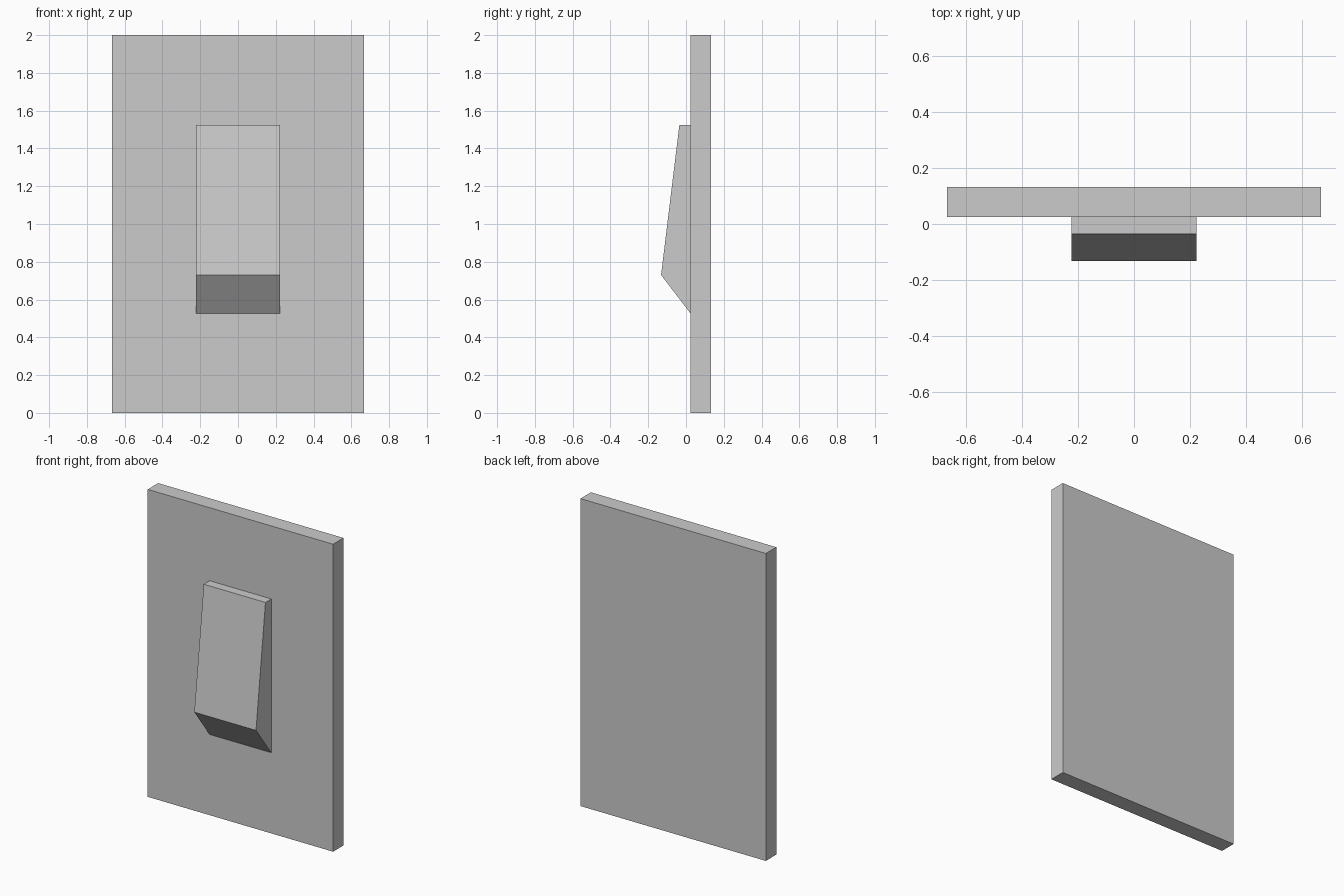
import bpy
import bmesh

cube = bpy.data.objects.get("Cube")
if cube:
    bpy.data.objects.remove(cube, do_unlink=True)

# Single grey finish
GREY = (0.6, 0.6, 0.6, 1.0)
grey = bpy.data.materials.new("light_grey")
grey.use_nodes = True
grey.diffuse_color = GREY
grey.node_tree.nodes["Principled BSDF"].inputs["Base Color"].default_value = GREY


def extrude_profile(name, profile, half_width):
    """Extrude a closed (y, z) side profile symmetrically along x."""
    bm = bmesh.new()
    side = bm.faces.new([bm.verts.new((-half_width, y, z)) for y, z in profile])
    result = bmesh.ops.extrude_face_region(bm, geom=[side], use_keep_orig=True)
    moved = [v for v in result["geom"] if isinstance(v, bmesh.types.BMVert)]
    bmesh.ops.translate(bm, verts=moved, vec=(2 * half_width, 0, 0))
    bmesh.ops.recalc_face_normals(bm, faces=bm.faces)
    mesh = bpy.data.meshes.new(name)
    bm.to_mesh(mesh)
    bm.free()
    mesh.materials.append(grey)
    obj = bpy.data.objects.new(name, mesh)
    bpy.context.collection.objects.link(obj)
    return obj


FRONT, BACK = 0.025, 0.132

# Flat wall plate
extrude_profile("wall_plate", [(FRONT, 0), (BACK, 0), (BACK, 2), (FRONT, 2)], 0.667)

# Tilted rocker, thickest near its lower edge
extrude_profile("rocker", [(FRONT, 0.525), (FRONT, 1.525), (-0.035, 1.525), (-0.132, 0.73)], 0.222)
